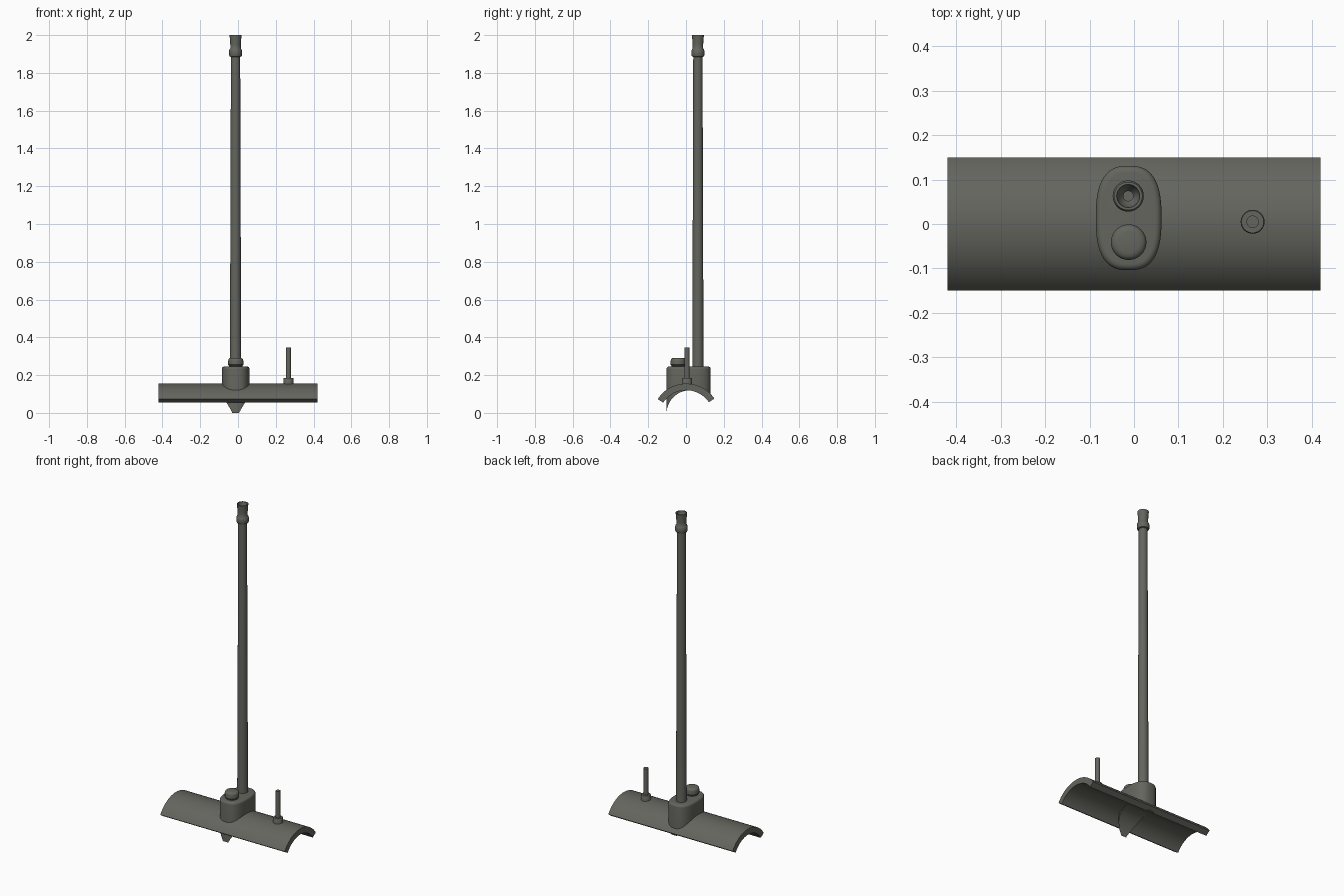
import bpy, bmesh, math
from math import sin, cos, pi, radians

if "Cube" in bpy.data.objects:
    bpy.data.objects.remove(bpy.data.objects["Cube"], do_unlink=True)

metal = bpy.data.materials.new("dark_grey_metal")
metal.use_nodes = True
GREY = (0.13, 0.13, 0.113, 1)
metal.diffuse_color = GREY
metal.node_tree.nodes["Principled BSDF"].inputs["Base Color"].default_value = GREY


def finish(name, bm, angle=35):
    """Turn a bmesh into a smooth-shaded object."""
    bmesh.ops.recalc_face_normals(bm, faces=bm.faces)
    mesh = bpy.data.meshes.new(name)
    bm.to_mesh(mesh)
    bm.free()
    mesh.materials.append(metal)
    obj = bpy.data.objects.new(name, mesh)
    bpy.context.collection.objects.link(obj)
    smooth(obj, angle)
    return obj


def smooth(obj, angle=35):
    bpy.ops.object.select_all(action='DESELECT')
    obj.select_set(True)
    bpy.context.view_layer.objects.active = obj
    bpy.ops.object.shade_smooth_by_angle(angle=radians(angle))


def loft(bm, rings):
    """Bridge closed rings of points and cap both ends."""
    loops = [[bm.verts.new(p) for p in ring] for ring in rings]
    n = len(loops[0])
    for a, b in zip(loops, loops[1:]):
        for i in range(n):
            j = (i + 1) % n
            bm.faces.new((a[i], a[j], b[j], b[i]))
    bm.faces.new(loops[0])
    bm.faces.new(loops[-1])


def lathe(name, x, y, profile, sides=32):
    """Revolve (radius, height) pairs about a vertical axis."""
    bm = bmesh.new()
    turn = [2 * pi * i / sides for i in range(sides)]
    loft(bm, [[(x + r * cos(t), y + r * sin(t), z) for t in turn] for r, z in profile])
    return finish(name, bm)


# Arched plate: a curved strip running the full width
ARC_Y, ARC_Z, STEPS = 0.001, -0.025, 28
angles = [radians(-57 + 113 * i / STEPS) for i in range(STEPS + 1)]
outline = [(0.18, a) for a in angles] + [(0.145, a) for a in reversed(angles)]
bm = bmesh.new()
loft(bm, [[(x, ARC_Y + r * sin(a), ARC_Z + r * cos(a)) for r, a in outline]
          for x in (-0.42, 0.42)])
finish("arched_plate", bm)

# Socket block: rounded oblong with a softened rim
CX, CY, HX, HY = -0.012, 0.0135, 0.074, 0.1175


def oblong(z, inset, n=56):
    ring = []
    for i in range(n):
        t = 2 * pi * i / n
        c, s = cos(t), sin(t)
        ring.append((CX + (HX - inset) * math.copysign(abs(c) ** 0.75, c),
                     CY + (HY - inset) * math.copysign(abs(s) ** 0.75, s), z))
    return ring


RIM = 0.014
rings = [oblong(0, 0)]
for k in range(6):
    a = k / 5 * pi / 2
    rings.append(oblong(0.231 + RIM * sin(a), RIM * (1 - cos(a))))
bm = bmesh.new()
loft(bm, rings)
block = finish("socket_block", bm)

# The arch is carved through the block, leaving a pointed lip at the front
bm = bmesh.new()
loft(bm, [[(x, 0.022 + 0.125 * cos(2 * pi * i / 64), -0.005 + 0.125 * sin(2 * pi * i / 64))
           for i in range(64)] for x in (-0.2, 0.2)])
cutter = finish("arch_cutter", bm)
cutter.hide_render = True
cut = block.modifiers.new("arch_cut", 'BOOLEAN')
cut.operation = 'DIFFERENCE'
cut.solver = 'EXACT'
cut.object = cutter
bpy.ops.object.select_all(action='DESELECT')
block.select_set(True)
bpy.context.view_layer.objects.active = block
bpy.ops.object.modifier_apply(modifier=cut.name)
bpy.data.objects.remove(cutter, do_unlink=True)
smooth(block)

# Tall tapering pole
POLE = (-0.013, 0.063)
lathe("pole", *POLE, [(0.03, 0.22), (0.028, 0.8), (0.026, 1.4), (0.0245, 1.91)])

# Collar and open cup at the top of the pole
lathe("pole_ferrule", *POLE, [
    (0.026, 1.885), (0.032, 1.888), (0.035, 1.895), (0.035, 1.915), (0.032, 1.924),
    (0.028, 1.93), (0.028, 1.95), (0.03, 1.98), (0.032, 2.0),
    (0.026, 2.0), (0.022, 1.975), (0.011, 1.96), (0.011, 1.94)])

# Button beside the pole
lathe("button", -0.012, -0.041, [
    (0.035, 0.235), (0.035, 0.25), (0.04, 0.255), (0.04, 0.277),
    (0.038, 0.284), (0.033, 0.289), (0.024, 0.291)])

# Small upright pin with its collar
PIN = (0.267, 0.005)
lathe("pin_collar", *PIN, [(0.027, 0.135), (0.027, 0.182), (0.025, 0.185)])
lathe("pin", *PIN, [(0.014, 0.15), (0.014, 0.345)], 24)
